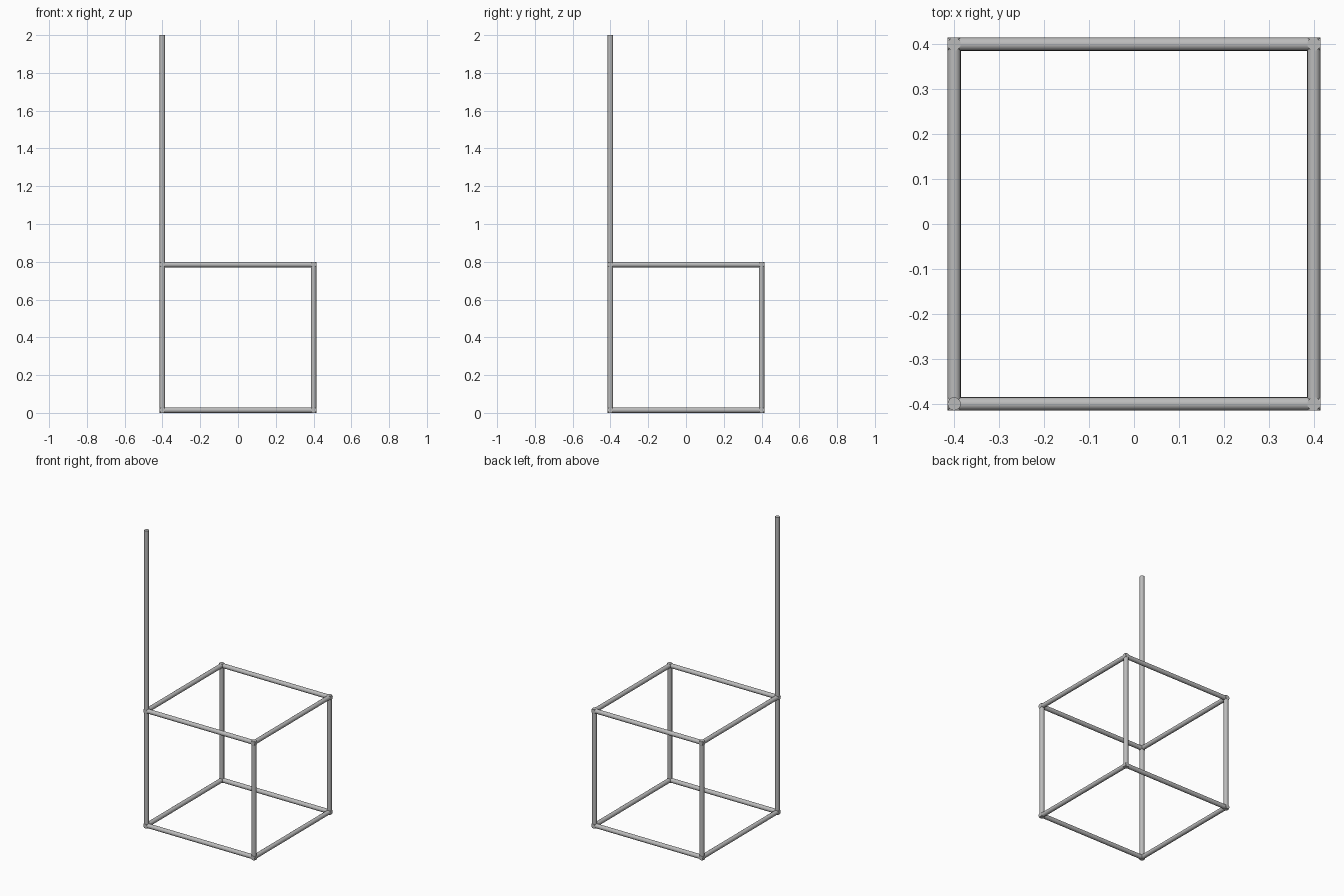
import bpy
from mathutils import Vector

cube = bpy.data.objects.get("Cube")
if cube:
    bpy.data.objects.remove(cube, do_unlink=True)

RADIUS = 0.0147
HALF = 0.4                 # bar centre lines, left to right and front to back
END = HALF + RADIUS        # horizontal bars run to the outer edge of the frame
TOP = 0.8
MAST_TOP = 2.0

metal = bpy.data.materials.new("grey_metal")
metal.use_nodes = True
color = (0.5, 0.5, 0.5, 1)
metal.diffuse_color = color
metal.node_tree.nodes["Principled BSDF"].inputs["Base Color"].default_value = color


def bar(name, start, end):
    """Round bar with flat ends between two points."""
    start, end = Vector(start), Vector(end)
    axis = end - start
    bpy.ops.mesh.primitive_cylinder_add(
        vertices=16, radius=RADIUS, depth=axis.length, location=(start + end) / 2,
        rotation=axis.to_track_quat("Z", "Y").to_euler())
    obj = bpy.context.object
    obj.name = name
    obj.data.materials.append(metal)
    bpy.ops.object.shade_smooth_by_angle()


# Upright posts; the front right one carries on as the mast
for side, x in (("right", -HALF), ("left", HALF)):
    for face, y in (("front", -HALF), ("back", HALF)):
        mast = side == "right" and face == "front"
        name = "mast_post" if mast else f"{face}_{side}_post"
        bar(name, (x, y, 0), (x, y, MAST_TOP if mast else TOP))

# Horizontal bars of the lower and upper square
for level, z in (("lower", RADIUS), ("upper", TOP - RADIUS)):
    for face, side, s in (("front", "right", -HALF), ("back", "left", HALF)):
        bar(f"{level}_{face}_rail", (-END, s, z), (END, s, z))
        bar(f"{level}_{side}_rail", (s, -END, z), (s, END, z))
